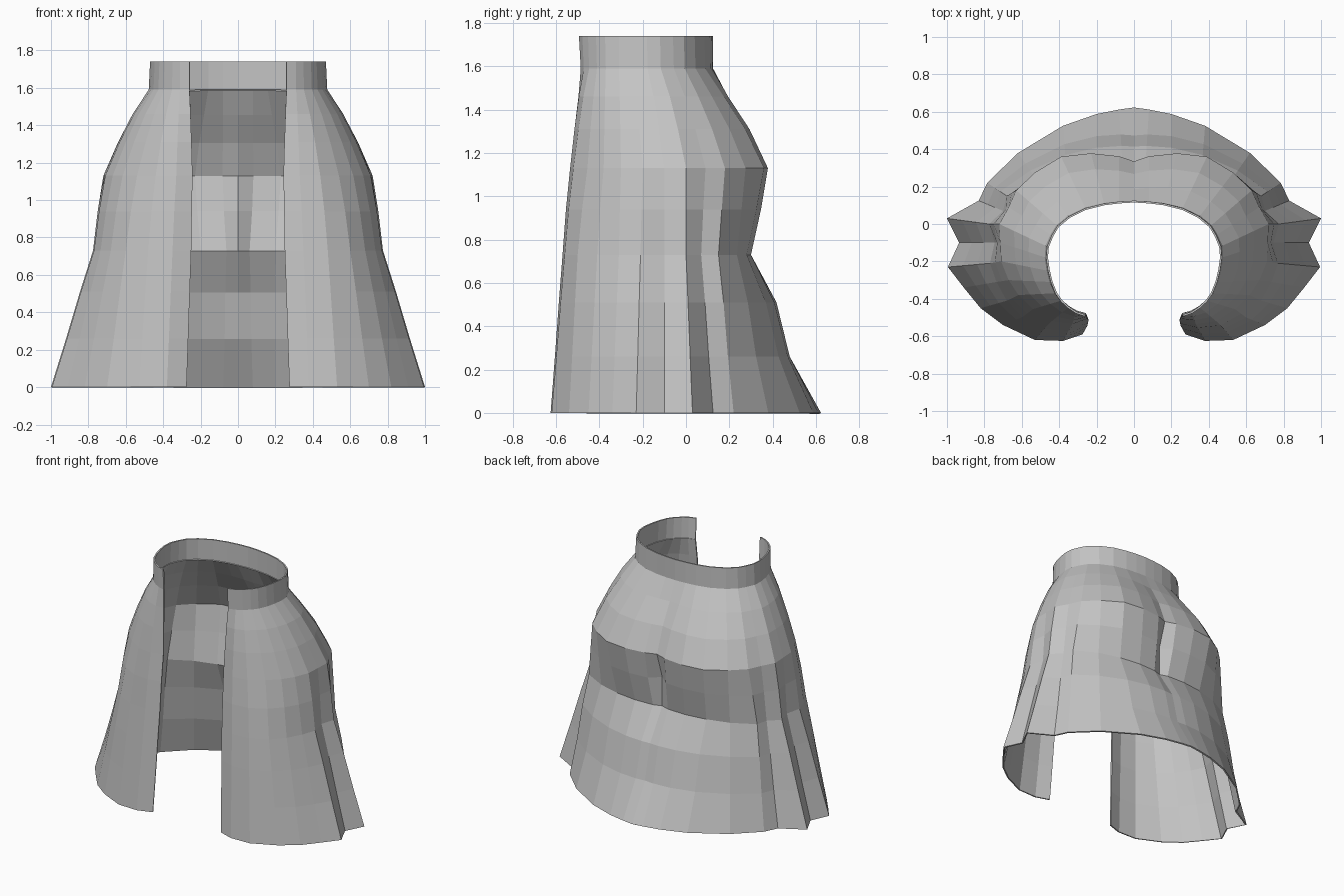
import bpy, bmesh

if "Cube" in bpy.data.objects:
    bpy.data.objects.remove(bpy.data.objects["Cube"])

grey = bpy.data.materials.new("grey cloth")
grey.diffuse_color = (0.55, 0.55, 0.55, 1)
grey.use_nodes = True
grey.node_tree.nodes["Principled BSDF"].inputs["Base Color"].default_value = grey.diffuse_color

# Right-half outlines, from the front opening round the side pleats to the back seam
HEM = [(.275, -.59), (.38, -.625), (.53, -.62), (.70, -.54), (.82, -.45), (.91, -.34),
       (.995, -.23), (.935, -.10), (1.0, .03), (.83, .125), (.785, .22), (.62, .38),
       (.38, .525), (.20, .588), (.08, .612), (0, .623)]
THIGH = [(.25, -.545), (.35, -.57), (.48, -.56), (.60, -.50), (.68, -.41), (.735, -.31),
         (.77, -.21), (.745, -.10), (.775, 0), (.70, .07), (.68, .15), (.52, .235),
         (.36, .28), (.20, .30), (.06, .295), (0, .275)]
HIP = [(.243, -.515), (.33, -.535), (.44, -.52), (.54, -.455), (.617, -.38), (.67, -.30),
       (.71, -.20), (.715, -.10), (.72, 0), (.67, .09), (.63, .18), (.53, .275),
       (.39, .36), (.23, .378), (.08, .362), (0, .335)]
WAIST = [(.26, -.485), (.31, -.47), (.35, -.445), (.39, -.41), (.42, -.37), (.445, -.31),
         (.46, -.25), (.47, -.18), (.465, -.12), (.44, -.06), (.41, -.01), (.35, .04),
         (.26, .085), (.16, .11), (.08, .12), (0, .125)]


def blend(a, b, side, back, seam=0):
    """Mix two outlines, with separate amounts at the side and the back."""
    out = []
    for i, (p, q) in enumerate(zip(a, b)):
        t = side + (back - side) * max(0, (i - 8) / 7)
        out.append((p[0] + (q[0] - p[0]) * t, p[1] + (q[1] - p[1]) * t))
    out[-1] = (0, out[-1][1] - seam)      # pull the centre seam inwards
    return out


def cloth(name, levels, thickness=0.01):
    """Open sheet through mirrored outlines, given a little thickness."""
    bm = bmesh.new()
    rows = []
    for z, half in levels:
        loop = half + [(-x, y) for x, y in reversed(half[:-1])]
        rows.append([bm.verts.new((x, y, z)) for x, y in loop])
    for low, high in zip(rows, rows[1:]):
        for i in range(len(low) - 1):
            bm.faces.new((low[i], low[i + 1], high[i + 1], high[i]))
    mesh = bpy.data.meshes.new(name)
    bm.to_mesh(mesh)
    bm.free()
    mesh.materials.append(grey)
    ob = bpy.data.objects.new(name, mesh)
    bpy.context.collection.objects.link(ob)
    mod = ob.modifiers.new("thickness", "SOLIDIFY")
    mod.thickness = thickness
    mod.offset = -1
    return ob


# Skirt body: flared hem, tucked under the seat, fitted over the hips
band_base = blend(HIP, WAIST, .97, 1)
cloth("skirt_body", [
    (0.0, HEM),
    (0.26, blend(THIGH, HEM, .64, .57)),
    (0.51, blend(THIGH, HEM, .31, .40)),
    (0.73, THIGH),
    (0.94, blend(THIGH, HIP, .45, .65, .04)),
    (1.13, HIP),
    (1.31, blend(HIP, WAIST, .31, .32)),
    (1.46, blend(HIP, WAIST, .62, .71)),
    (1.59, band_base)])

# Upright waistband, leaning slightly out at the front
band_top = [(x, y - max(0, -y - .3) * .05) for x, y in WAIST]
cloth("waistband", [(1.59, band_base), (1.74, band_top)])
